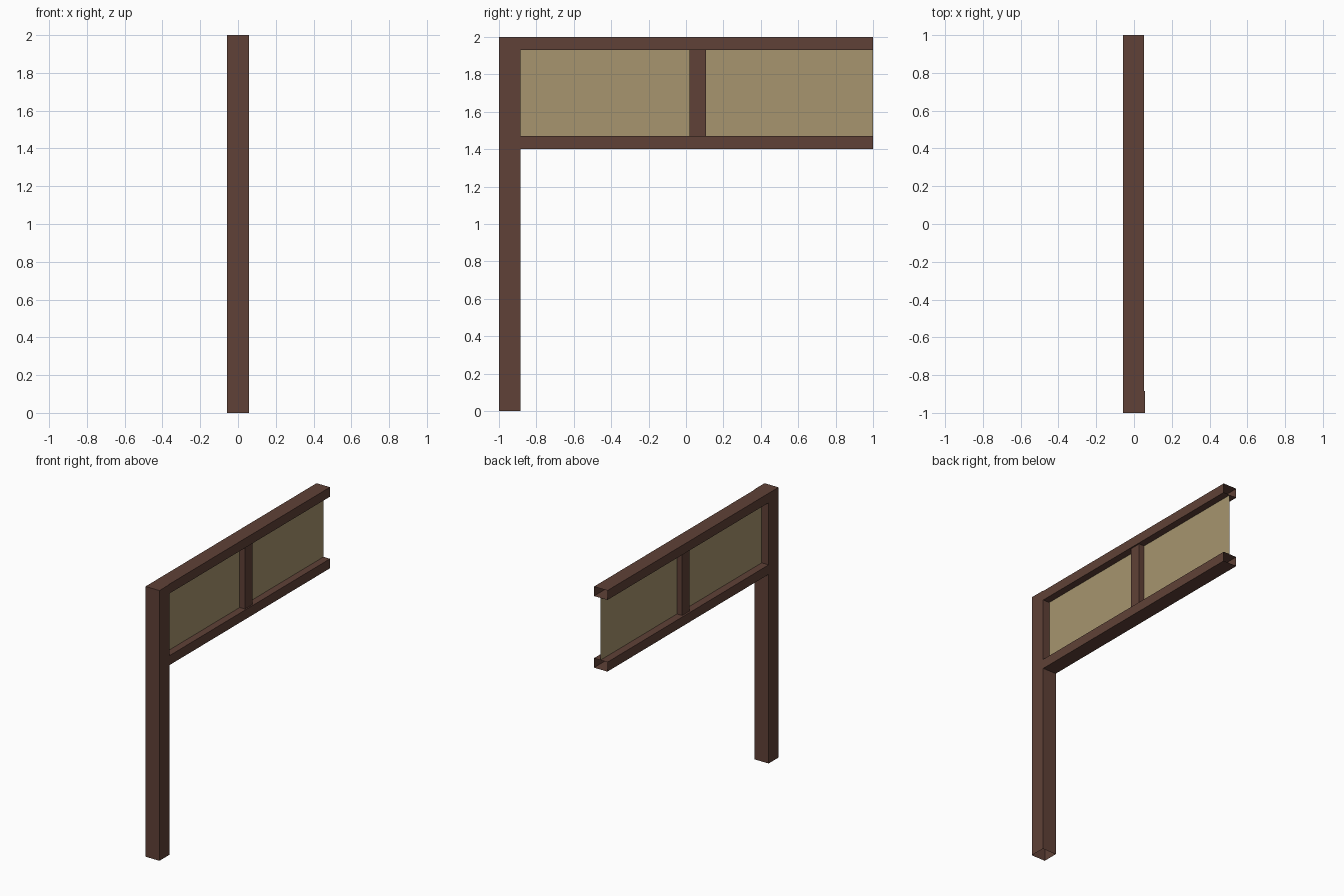
import bpy, bmesh
from mathutils import Vector

if "Cube" in bpy.data.objects:
    bpy.data.objects.remove(bpy.data.objects["Cube"])


def material(name, rgb):
    m = bpy.data.materials.new(name)
    m.diffuse_color = (*rgb, 1)
    m.use_nodes = True
    m.node_tree.nodes["Principled BSDF"].inputs["Base Color"].default_value = m.diffuse_color
    return m


wood = material("dark brown wood", (0.115, 0.053, 0.038))
tan = material("tan panel", (0.385, 0.300, 0.158))


def finish(bm, name, mat):
    mesh = bpy.data.meshes.new(name)
    bm.to_mesh(mesh)
    bm.free()
    mesh.materials.append(mat)
    ob = bpy.data.objects.new(name, mesh)
    bpy.context.collection.objects.link(ob)


def beam(name, lo, hi, open_sides):
    """Box from corner lo to corner hi, without the faces pointing along open_sides."""
    lo, hi = Vector(lo), Vector(hi)
    bm = bmesh.new()
    bmesh.ops.create_cube(bm, size=1)
    bm.normal_update()
    gone = [f for f in bm.faces if any(f.normal.dot(Vector(d)) > 0.9 for d in open_sides)]
    bmesh.ops.delete(bm, geom=gone, context='FACES')
    for v in bm.verts:
        v.co = (lo + hi) / 2 + v.co * (hi - lo)
    finish(bm, name, wood)


UP, DOWN, FRONT, BACK = (0, 0, 1), (0, 0, -1), (0, -1, 0), (0, 1, 0)

# Hollow upright post, open underneath
beam("post", (-0.057, -1, 0), (0.057, -0.885, 2), [DOWN])

# Hollow rails, open at both ends
for name, z in (("lower_rail", 1.40), ("upper_rail", 1.93)):
    beam(name, (-0.057, -0.885, z), (0.053, 1, z + 0.07), [FRONT, BACK])

# Short stud dividing the panel
beam("middle_stud", (-0.043, 0.02, 1.47), (0.043, 0.106, 1.93), [UP, DOWN])

# Thin infill panel, a single sheet on the centre line
bm = bmesh.new()
bm.faces.new([bm.verts.new((0, y, z)) for y, z in
              ((-0.885, 1.47), (1, 1.47), (1, 1.93), (-0.885, 1.93))])
finish(bm, "infill_panel", tan)
